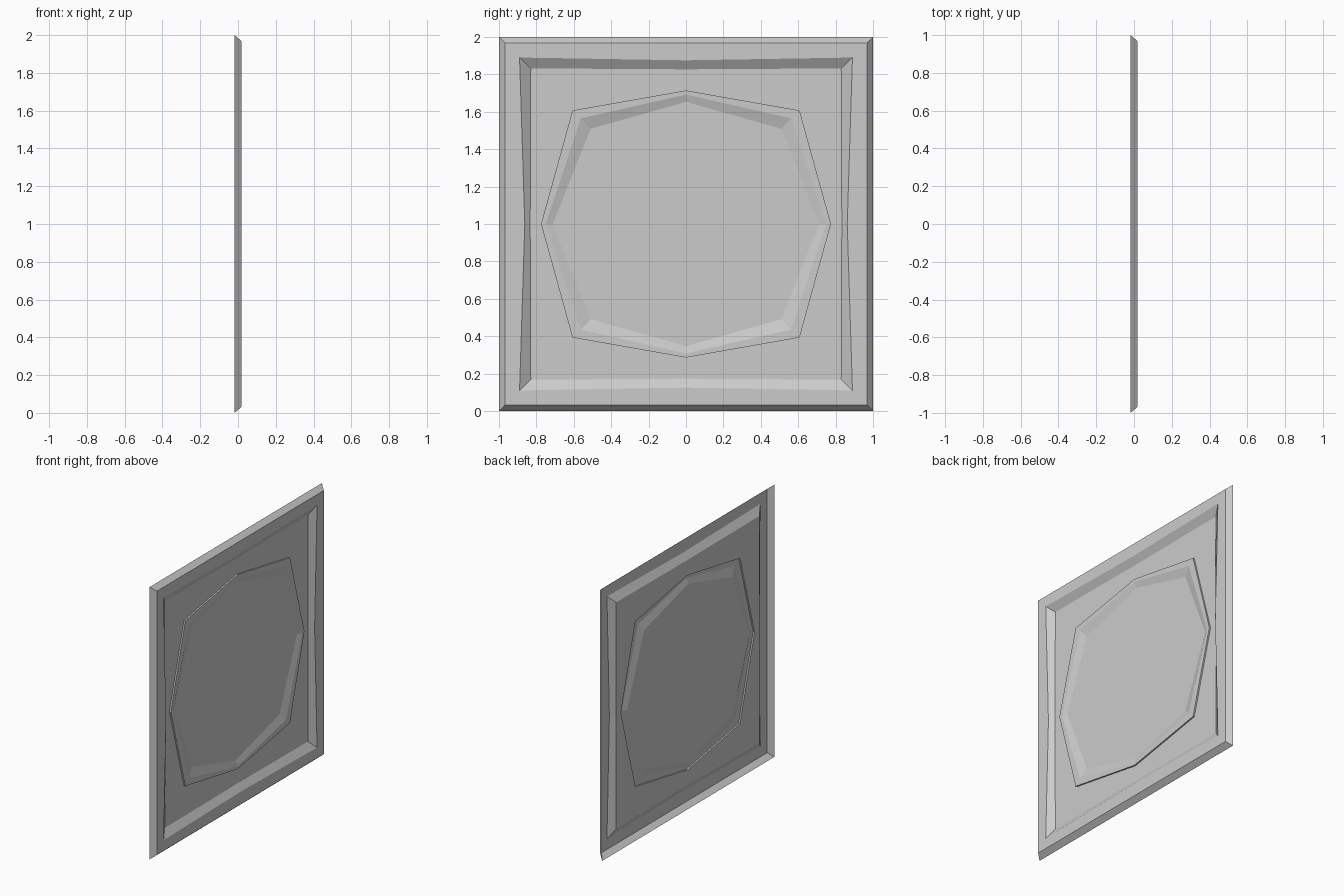
import bpy, bmesh

if "Cube" in bpy.data.objects:
    bpy.data.objects.remove(bpy.data.objects["Cube"])

# Eight-point rings: (x depth, side mid y, corner y, corner z, top mid z), measured from the panel centre
rings = [
    (-0.019, 1.0, 1.0, 1.0, 1.0),          # open back rim
    (0.019, 0.968, 0.968, 0.968, 0.968),   # front edge of the sloping skirt
    (0.019, 0.862, 0.89, 0.89, 0.875),     # outer edge of the frame recess
    (-0.014, 0.833, 0.83, 0.832, 0.827),   # foot of the frame recess
    (-0.014, 0.775, 0.607, 0.607, 0.714),  # foot of the raised octagon
    (-0.003, 0.775, 0.607, 0.607, 0.714),  # top of the raised octagon
    (-0.003, 0.75, 0.562, 0.565, 0.692),   # outer edge of the inner recess
    (-0.019, 0.712, 0.51, 0.509, 0.653),   # foot of the inner recess
]


def ring_points(x, side, cy, cz, top):
    pts = [(side, 0), (cy, cz), (0, top), (-cy, cz),
           (-side, 0), (-cy, -cz), (0, -top), (cy, -cz)]
    return [(x, y, z + 1) for y, z in pts]


# Panel shell, open at the back
bm = bmesh.new()
loops = [[bm.verts.new(p) for p in ring_points(*r)] for r in rings]
for a, b in zip(loops, loops[1:]):
    for i in range(8):
        j = (i + 1) % 8
        bm.faces.new((a[i], a[j], b[j], b[i]))
bm.faces.new(loops[-1])

mesh = bpy.data.meshes.new("wall_panel")
bm.to_mesh(mesh)
bm.free()
panel = bpy.data.objects.new("wall_panel", mesh)
bpy.context.collection.objects.link(panel)
